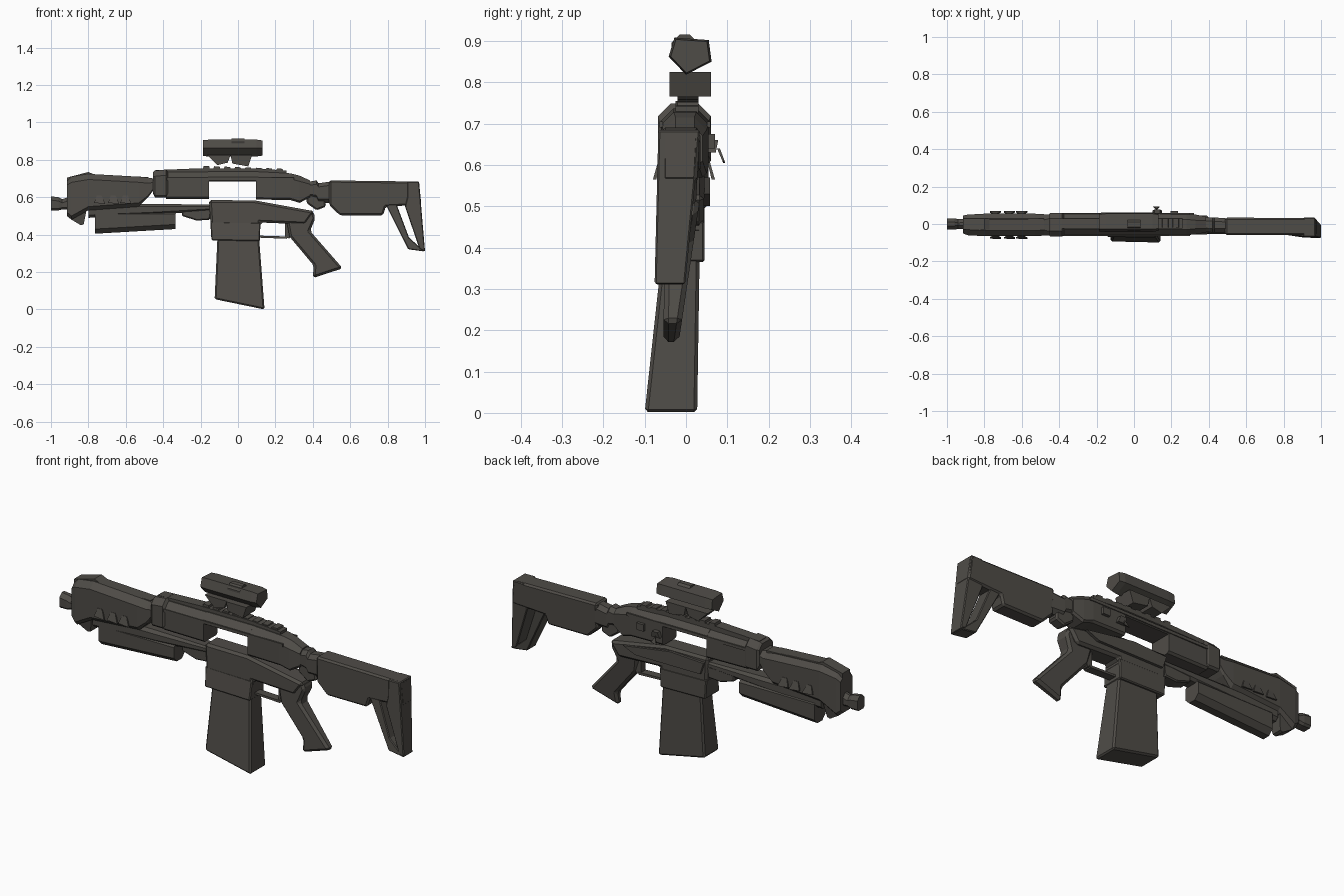
import bpy, bmesh

mat = bpy.data.materials.new("dark warm grey")
mat.diffuse_color = (0.078, 0.072, 0.063, 1)


def finish(name, bm, bevel=0):
    bmesh.ops.recalc_face_normals(bm, faces=bm.faces)
    me = bpy.data.meshes.new(name)
    bm.to_mesh(me)
    bm.free()
    me.materials.append(mat)
    ob = bpy.data.objects.new(name, me)
    bpy.context.collection.objects.link(ob)
    if bevel:
        m = ob.modifiers.new("chamfer", "BEVEL")
        m.width, m.segments, m.limit_method = bevel, 1, "ANGLE"
    return ob


def rings(name, loops, bevel=0):
    """Skin a list of equal-length closed loops and cap the ends."""
    bm = bmesh.new()
    vs = [[bm.verts.new(p) for p in lp] for lp in loops]
    n = len(vs[0])
    for a, b in zip(vs, vs[1:]):
        for i in range(n):
            j = (i + 1) % n
            bm.faces.new((a[i], a[j], b[j], b[i]))
    bm.faces.new(vs[0])
    bm.faces.new(vs[-1][::-1])
    return finish(name, bm, bevel)


def plate(name, prof, top, bottom=None, bevel=0):
    """Side profile (x, z); y limits blend from the bottom pair to the top pair."""
    bottom = bottom or top
    zs = [p[1] for p in prof]
    z0, z1 = min(zs), max(zs)

    def y(z, k):
        t = (z - z0) / (z1 - z0)
        return bottom[k] + (top[k] - bottom[k]) * t
    return rings(name, [[(x, y(z, k), z) for x, z in prof] for k in (0, 1)], bevel)


def loft(name, stations):
    """Stations (x, z low, z high, y low, y high, top cut, bottom cut) with cut corners."""
    loops = []
    for x, z0, z1, y0, y1, c, d in stations:
        loops.append([(x, y0 + d, z0), (x, y1 - d, z0), (x, y1, z0 + d), (x, y1, z1 - c),
                      (x, y1 - c, z1), (x, y0 + c, z1), (x, y0, z1 - c), (x, y0, z0 + d)])
    return rings(name, loops)


def box(name, x0, x1, y0, y1, z0, z1):
    return plate(name, [(x0, z0), (x1, z0), (x1, z1), (x0, z1)], (y0, y1))


# muzzle
loft("muzzle", [(-1.0, .53, .605, -.03, .03, .02, .01), (-.96, .53, .60, -.03, .03, .02, .01),
                (-.94, .535, .59, -.026, .026, .02, .01), (-.88, .535, .61, -.03, .03, .02, .01)])

# handguard
loft("handguard", [(-.915, .50, .69, -.05, .045, .025, .02), (-.89, .48, .71, -.06, .05, .03, .02),
                   (-.80, .53, .725, -.065, .055, .03, .02), (-.53, .55, .71, -.065, .055, .03, .02),
                   (-.48, .60, .705, -.062, .052, .03, .01), (-.45, .64, .70, -.06, .05, .02, .01)])
plate("handguard_top_ridge", [(-.915, .705), (-.80, .735), (-.765, .72), (-.48, .708), (-.48, .69), (-.915, .68)],
      (-.03, .03))
plate("handguard_front_lug", [(-.90, .53), (-.89, .48), (-.84, .45), (-.825, .455), (-.81, .53)], (-.04, .04), (-.025, .025))
for i, x in enumerate((-.74, -.665, -.60)):
    for s, y in ((-1, -.064), (1, .054)):
        plate(f"handguard_vent_{i}_{s}", [(x - .03, .57), (x + .03, .565), (x + .01, .61), (x - .015, .61)],
              (y - .003, y + .003), (y + s * .012 - .004, y + s * .012 + .004))

# underbarrel block and rods
loft("underbarrel_block", [(-.765, .405, .53, -.045, .045, .02, .025), (-.335, .43, .53, -.045, .045, .02, .025)])
loft("lower_tube", [(-.80, .49, .565, -.045, .04, .015, .015), (-.45, .505, .565, -.045, .04, .015, .015),
                    (-.14, .53, .56, -.04, .035, .008, .008)])
plate("lower_tube_latch", [(-.30, .54), (-.30, .50), (-.22, .475), (-.15, .48), (-.14, .54)], (-.035, .035), bevel=.006)

# upper receiver with an open window
loft("receiver_collar", [(-.455, .62, .735, -.06, .052, .025, .01), (-.445, .60, .742, -.068, .06, .03, .01),
                         (-.385, .60, .748, -.068, .06, .03, .01), (-.375, .61, .735, -.06, .055, .03, .01)])
loft("receiver_front", [(-.385, .592, .735, -.06, .052, .03, .01), (-.155, .59, .735, -.06, .055, .03, .01)])
loft("receiver_bridge", [(-.16, .685, .737, -.06, .055, .03, .004), (.11, .685, .737, -.06, .055, .03, .004)])
loft("receiver_rear", [(.095, .588, .737, -.06, .055, .03, .01), (.28, .585, .728, -.06, .055, .03, .01),
                       (.33, .57, .715, -.055, .05, .03, .01), (.385, .60, .69, -.045, .04, .02, .01)])
for s, y in ((-1, -.06), (1, .055)):
    box(f"receiver_side_strip_{s}", -.38, .30, y - .004, y + .004, .69, .705)

# top rail with teeth
plate("top_rail", [(-.44, .745), (-.2, .755), (.10, .755), (.26, .742), (.26, .725), (-.44, .725)], (-.025, .03))
for i in range(8):
    x = -.19 + i * .056
    plate(f"rail_tooth_{i}", [(x, .74), (x + .04, .738), (x + .036, .766 - .002 * i), (x + .006, .768 - .002 * i)],
          (-.02, .03))

# side knobs on the back
plate("charging_knob", [(.10, .63), (.15, .63), (.14, .66), (.11, .66)], (.05, .078), (.05, .072))
plate("bolt_tab", [(.105, .605), (.135, .61), (.12, .64)], (.075, .082), (.09, .095))
box("selector_knob", .195, .235, .045, .07, .64, .675)

# lower receiver
plate("lower_receiver", [(-.155, .585), (.09, .583), (.41, .525), (.36, .455), (.12, .465), (.12, .43), (-.145, .43)],
      (-.055, .045), (-.058, .043), .012)
plate("magazine_well", [(-.148, .47), (.12, .465), (.117, .365), (-.142, .37)], (-.057, .045), (-.072, .045), .005)
plate("side_bulge", [(-.14, .56), (.05, .57), (.32, .53), (.25, .50), (-.12, .50)], (.04, .058))

# magazine leaning toward the front side
plate("magazine", [(-.11, .385), (.113, .38), (.142, .0), (-.125, .055)], (-.058, .033), (-.1, .027), .008)

# trigger group
plate("trigger_guard", [(.11, .395), (.27, .39), (.26, .378), (.11, .384)], (-.03, .012))
plate("trigger_guard_rear", [(.25, .47), (.25, .385), (.275, .38), (.29, .41), (.29, .47)], (-.025, .01))

# pistol grip
plate("pistol_grip", [(.26, .47), (.40, .525), (.415, .49), (.385, .42), (.56, .22), (.40, .168), (.405, .235), (.275, .39)],
      (-.05, .035), (-.055, -.018), .012)

# stock connector
loft("stock_connector", [(.36, .60, .68, -.04, .035, .02, .02), (.42, .59, .69, -.045, .035, .02, .02),
                         (.43, .57, .675, -.045, .035, .02, .02), (.50, .57, .685, -.045, .03, .02, .02)])
plate("stock_hook", [(.37, .62), (.365, .57), (.42, .53), (.47, .55), (.465, .62)], (-.035, .025), bevel=.008)

# stock with a triangular opening
plate("stock_body", [(.487, .69), (.968, .684), (.98, .56), (.79, .55), (.775, .503), (.545, .503), (.487, .56)],
      (-.06, .034), (-.058, .024), .009)
plate("stock_butt", [(.905, .60), (.905, .684), (.968, .684), (1.0, .31), (.97, .325), (.893, .55)],
      (-.067, .034), (-.076, -.002), .004)
plate("stock_strut", [(.785, .57), (.845, .57), (.914, .385), (.97, .335), (.995, .31), (.91, .322)],
      (-.055, .022), (-.074, -.004), .004)

# scope mount and scope
plate("scope_mount_front", [(-.165, .825), (-.04, .825), (-.055, .785), (-.11, .772)], (-.035, .06))
plate("scope_mount_rear", [(-.04, .825), (.075, .825), (.055, .765), (-.03, .78)], (-.04, .06))
cut = [(-.028, .908), (.055, .902), (.062, .85), (.0, .818), (-.042, .862)]
rings("scope_tube", [[(x, .01 + (y - .01) * s, .864 + (z - .864) * s) for y, z in cut]
                     for x, s in ((-.188, .95), (-.15, 1), (.10, 1), (.13, .9))])
loft("scope_turret", [(-.035, .85, .915, -.035, .03, .02, .01), (.035, .85, .915, -.035, .03, .02, .01)])
